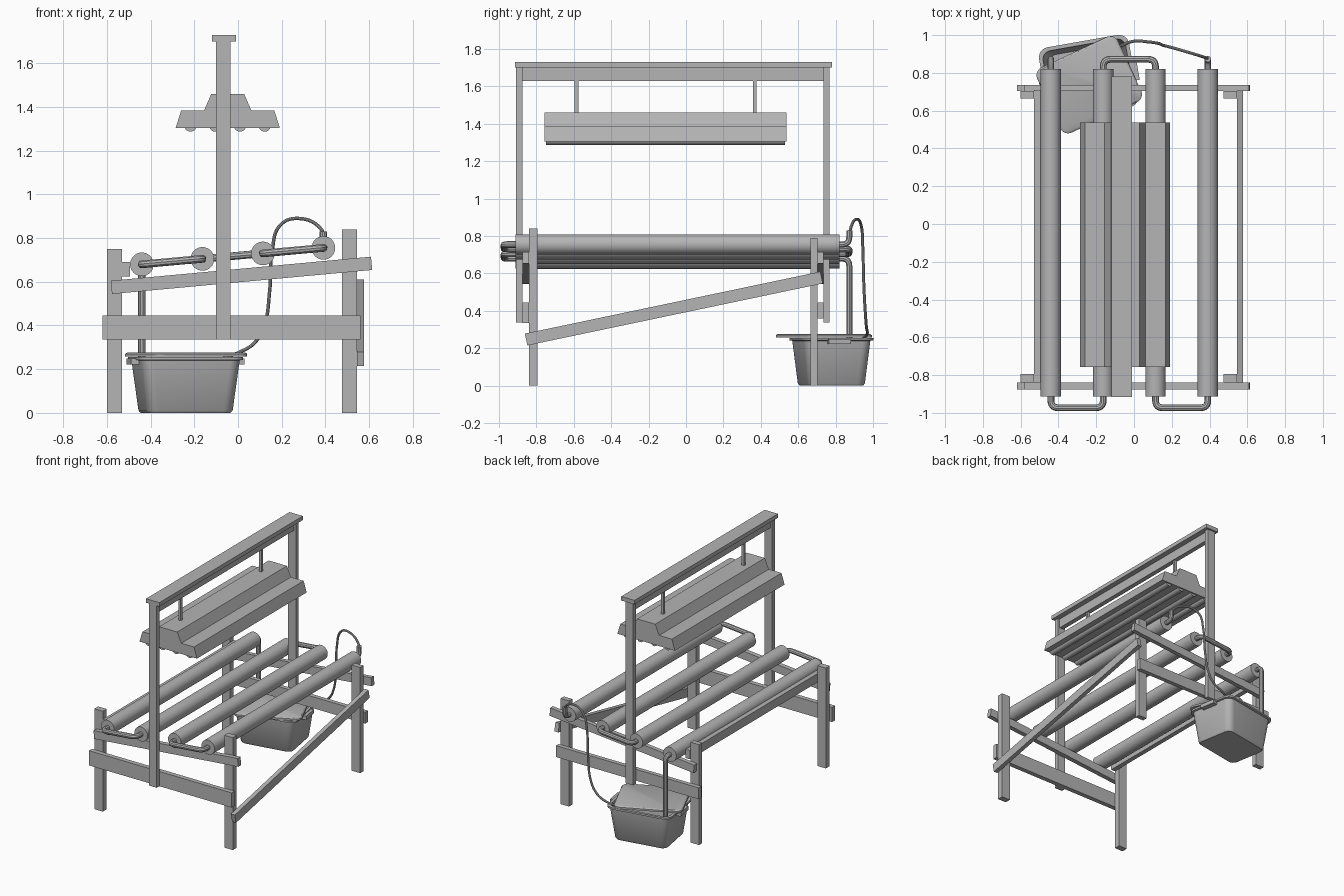
import bpy, bmesh, math
from mathutils import Vector, Matrix

if "Cube" in bpy.data.objects:
    bpy.data.objects.remove(bpy.data.objects["Cube"], do_unlink=True)

grey = bpy.data.materials.new("plain grey")
grey.use_nodes = True
COLOUR = (0.46, 0.46, 0.46, 1)
grey.diffuse_color = COLOUR
grey.node_tree.nodes["Principled BSDF"].inputs["Base Color"].default_value = COLOUR


def finish(name, bm, smooth=False):
    bmesh.ops.recalc_face_normals(bm, faces=bm.faces)
    mesh = bpy.data.meshes.new(name)
    bm.to_mesh(mesh)
    bm.free()
    mesh.materials.append(grey)
    ob = bpy.data.objects.new(name, mesh)
    bpy.context.collection.objects.link(ob)
    if smooth:
        bpy.ops.object.select_all(action='DESELECT')
        ob.select_set(True)
        bpy.context.view_layer.objects.active = ob
        bpy.ops.object.shade_smooth_by_angle(angle=math.radians(35))
    return ob


def box(name, x, y, z, tilt=0, axis='Y'):
    """Board given by its low and high limits, tilted about its centre."""
    bm = bmesh.new()
    size = [b - a for a, b in (x, y, z)]
    mid = [(a + b) / 2 for a, b in (x, y, z)]
    m = (Matrix.Translation(mid) @ Matrix.Rotation(math.radians(tilt), 4, axis)
         @ Matrix.Diagonal((*size, 1)))
    bmesh.ops.create_cube(bm, size=1, matrix=m)
    return finish(name, bm)


def rod(name, x, z, r, y0, y1, sides=32):
    bm = bmesh.new()
    m = Matrix.Translation((x, (y0 + y1) / 2, z)) @ Matrix.Rotation(math.pi / 2, 4, 'X')
    bmesh.ops.create_cone(bm, cap_ends=True, segments=sides, radius1=r, radius2=r,
                          depth=y1 - y0, matrix=m)
    return finish(name, bm, True)


def pipe(name, pts, r, bend=0.04, free=False):
    """Pipe along a path: filleted corners, or a free flowing curve."""
    pts = [Vector(p) for p in pts]
    cu = bpy.data.curves.new(name, 'CURVE')
    cu.dimensions = '3D'
    cu.bevel_depth, cu.bevel_resolution, cu.use_fill_caps = r, 3, True
    if free:
        sp = cu.splines.new('BEZIER')
        sp.bezier_points.add(len(pts) - 1)
        for bp, p in zip(sp.bezier_points, pts):
            bp.co = p
            bp.handle_left_type = bp.handle_right_type = 'AUTO'
    else:
        path = [pts[0]]
        for a, b, c in zip(pts, pts[1:], pts[2:]):
            p, q = b + (a - b).normalized() * bend, b + (c - b).normalized() * bend
            for i in range(7):
                t = i / 6
                path.append(p * (1 - t) ** 2 + b * 2 * t * (1 - t) + q * t * t)
        path.append(pts[-1])
        sp = cu.splines.new('POLY')
        sp.points.add(len(path) - 1)
        for sp_pt, p in zip(sp.points, path):
            sp_pt.co = (*p, 1)
    tmp = bpy.data.objects.new(name + " path", cu)
    bpy.context.collection.objects.link(tmp)
    bpy.context.view_layer.update()
    mesh = bpy.data.meshes.new_from_object(
        tmp.evaluated_get(bpy.context.evaluated_depsgraph_get()))
    bpy.data.objects.remove(tmp, do_unlink=True)
    bm = bmesh.new()
    bm.from_mesh(mesh)
    return finish(name, bm, True)


def rounded_loft(name, rings, centre, turn):
    """Skin rounded rectangles (half width, half depth, corner radius, height)."""
    bm = bmesh.new()
    loops = []
    for a, b, r, z in rings:
        loop = []
        for k, (sx, sy) in enumerate(((1, 1), (-1, 1), (-1, -1), (1, -1))):
            for i in range(7):
                t = (k + i / 6) * math.pi / 2
                loop.append(bm.verts.new((sx * (a - r) + r * math.cos(t),
                                          sy * (b - r) + r * math.sin(t), z)))
        loops.append(loop)
    n = len(loops[0])
    for lo, hi in zip(loops, loops[1:]):
        for i in range(n):
            bm.faces.new((lo[i], lo[(i + 1) % n], hi[(i + 1) % n], hi[i]))
    bm.faces.new(loops[0])
    bm.faces.new(loops[-1])
    bm.transform(Matrix.Translation((*centre, 0)) @ Matrix.Rotation(math.radians(turn), 4, 'Z'))
    return finish(name, bm, True)


# Legs
LEFT, RIGHT = (-0.6, -0.53), (0.475, 0.545)
FRONT, BACK = (-0.84, -0.795), (0.665, 0.703)
for name, x, y, top in (("front_low_leg", LEFT, FRONT, 0.75), ("back_low_leg", LEFT, BACK, 0.75),
                        ("front_high_leg", RIGHT, FRONT, 0.84), ("back_high_leg", RIGHT, BACK, 0.79)):
    box(name, x, y, (0, top))

# Cross rails, sloped tube supports and centre posts at both ends
for end, rail_y, post_y, low in (("front", (-0.875, -0.84), (-0.91, -0.875), 0.335),
                                 ("back", (0.703, 0.735), (0.735, 0.767), 0.36)):
    box(end + "_lower_rail", (-0.62, 0.56), rail_y, (low, 0.445))
    box(end + "_sloped_rail", (-0.582, 0.614), rail_y, (0.599, 0.66), -5.28)
    box(end + "_post", (-0.1, -0.035), post_y, (0.337, 1.7))

# Long side beam and diagonal brace
box("side_beam", (-0.53, -0.495), (-0.84, 0.71), (0.625, 0.69))
box("diagonal_brace", (0.545, 0.577), (-0.872, 0.742), (0.38, 0.445), 11.85, 'X')

# Overhead beam with cap and lamp hangers
box("overhead_cap", (-0.12, -0.01), (-0.915, 0.78), (1.7, 1.73))
box("overhead_beam", (-0.085, -0.05), (-0.875, 0.735), (1.63, 1.7))
for name, y in (("front_hanger", -0.585), ("back_hanger", 0.368)):
    box(name, (-0.077, -0.057), (y - 0.01, y + 0.01), (1.45, 1.64))

# Lamp hood: stepped profile pushed along its length
bm = bmesh.new()
half = [(0.075, 1.46), (0.108, 1.385), (0.213, 1.385), (0.238, 1.305)]
outline = half + [(-x, z) for x, z in reversed(half)]
face = bm.faces.new([bm.verts.new((x - 0.047, -0.757, z)) for x, z in outline])
new = bmesh.ops.extrude_face_region(bm, geom=[face])["geom"]
bmesh.ops.translate(bm, vec=(0, 1.295, 0), verts=[v for v in new if isinstance(v, bmesh.types.BMVert)])
finish("lamp_hood", bm)
for i in range(4):
    rod(f"lamp_{i + 1}", -0.217 + 0.113 * i, 1.315, 0.028, -0.748, 0.528, 20)

# Growing tubes, rising step by step
tubes = [(-0.44 + 0.277 * i, 0.68 + 0.025 * i) for i in range(4)]
for i, (x, z) in enumerate(tubes):
    rod(f"tube_{i + 1}", x, z, 0.054, -0.912, 0.82)

# U-bends linking neighbouring tubes
for i, y_in, y_out in ((0, -0.9, -0.973), (1, 0.81, 0.872), (2, -0.9, -0.973)):
    (xa, za), (xb, zb) = tubes[i], tubes[i + 1]
    pipe(f"u_bend_{i + 1}", [(xa, y_in, za), (xa, y_out, za), (xb, y_out, zb), (xb, y_in, zb)], 0.018)

# Drain, inlet elbow and feed hose
(xd, zd), (xi, zi) = tubes[0], tubes[3]
pipe("drain_pipe", [(xd, 0.81, zd), (xd, 0.873, zd), (xd, 0.873, 0.22)], 0.017)
pipe("inlet_elbow", [(xi, 0.81, zi), (xi, 0.873, zi), (xi, 0.873, 0.83)], 0.017)
pipe("feed_hose", [(xi, 0.875, 0.8), (xi - 0.01, 0.88, 0.84), (0.267, 0.915, 0.89),
                   (0.19, 0.937, 0.855), (0.157, 0.945, 0.745), (0.145, 0.95, 0.56),
                   (0.12, 0.958, 0.4), (0.075, 0.964, 0.32), (0, 0.968, 0.275),
                   (-0.08, 0.94, 0.245)], 0.008, free=True)

# Open water tub with rim, grips and a loose lid lying askew
TUB = (-0.24, 0.777)
rounded_loft("water_tub", [(0.19, 0.145, 0.04, 0), (0.2, 0.155, 0.05, 0.012),
                           (0.228, 0.18, 0.05, 0.24), (0.242, 0.194, 0.055, 0.243),
                           (0.242, 0.194, 0.055, 0.256), (0.222, 0.174, 0.045, 0.256),
                           (0.194, 0.149, 0.045, 0.015)], TUB, 10)
for name, side in (("left_grip", -1), ("right_grip", 1)):
    grip = box(name, (-0.02, 0.02), (-0.06, 0.06), (0.222, 0.25))
    grip.matrix_world = (Matrix.Translation((*TUB, 0)) @ Matrix.Rotation(math.radians(10), 4, 'Z')
                         @ Matrix.Translation((side * 0.244, 0, 0)))
rounded_loft("tub_lid", [(0.236, 0.19, 0.045, 0.257), (0.236, 0.19, 0.045, 0.27),
                         (0.228, 0.182, 0.04, 0.276)], (-0.237, 0.737), 25)
